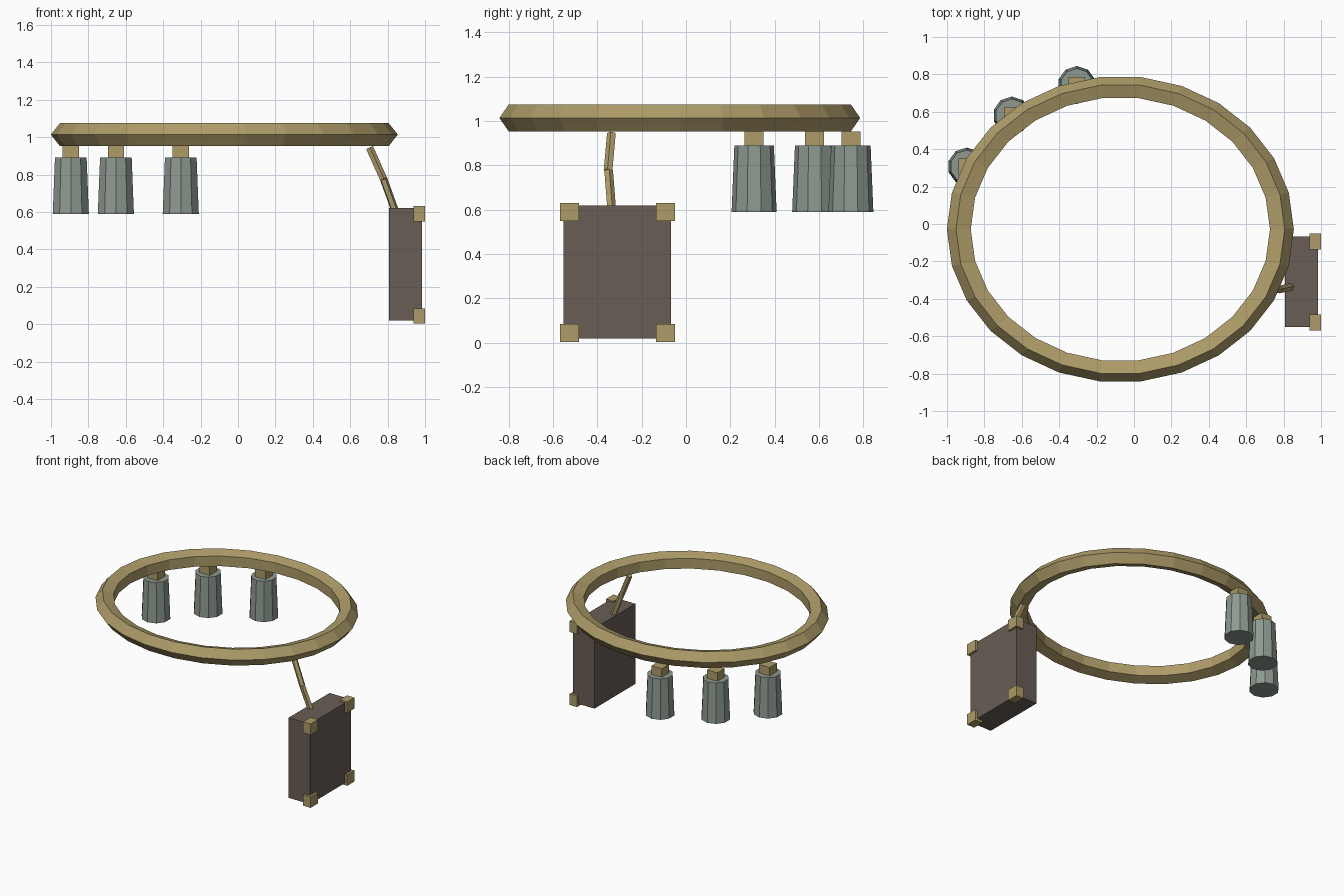
import bpy
from mathutils import Vector

if "Cube" in bpy.data.objects:
    bpy.data.objects.remove(bpy.data.objects["Cube"])


def material(name, rgb):
    m = bpy.data.materials.new(name)
    m.diffuse_color = (*rgb, 1)
    m.use_nodes = True
    m.node_tree.nodes["Principled BSDF"].inputs["Base Color"].default_value = m.diffuse_color
    return m


brass = material("brass", (0.42, 0.33, 0.14))
glass = material("grey_green", (0.27, 0.32, 0.28))
leather = material("dark_brown", (0.14, 0.11, 0.09))


def finish(name, mat):
    ob = bpy.context.object
    ob.name = name
    ob.data.materials.append(mat)
    return ob


def box(name, mat, lo, hi):
    lo, hi = Vector(lo), Vector(hi)
    bpy.ops.mesh.primitive_cube_add(size=1, location=(lo + hi) / 2)
    ob = finish(name, mat)
    ob.scale = hi - lo
    return ob


def rod(name, mat, a, b, radius):
    a, b = Vector(a), Vector(b)
    bpy.ops.mesh.primitive_cylinder_add(
        vertices=5, radius=radius, depth=(b - a).length, location=(a + b) / 2,
        rotation=(b - a).to_track_quat('Z', 'Y').to_euler())
    return finish(name, mat)


# Oval belt ring with a five-sided cross-section
bpy.ops.mesh.primitive_torus_add(
    major_segments=26, minor_segments=5, major_radius=0.857,
    minor_radius=0.0705, location=(-0.073, -0.028, 1.0135))
finish("belt_ring", brass).scale = (1, 0.883, 0.918)

# Hanging vials with square stoppers
for i, (x, y) in enumerate([(-0.894, 0.307), (-0.653, 0.58), (-0.306, 0.743)]):
    bpy.ops.mesh.primitive_cone_add(
        vertices=10, radius1=0.1015, radius2=0.089, depth=0.3,
        location=(x, y, 0.74))
    finish(f"vial_{i + 1}", glass)
    box(f"vial_stopper_{i + 1}", brass,
        (x - 0.043, y - 0.043, 0.87), (x + 0.043, y + 0.043, 0.953))

# Book with four corner guards on its outer cover
box("book", leather, (0.806, -0.552, 0.02), (0.983, -0.068, 0.62))
for i, y in enumerate((-0.526, -0.093)):
    for j, z in enumerate((0.044, 0.59)):
        box(f"book_corner_{i * 2 + j + 1}", brass,
            (0.938, y - 0.043, z - 0.041), (1.0, y + 0.043, z + 0.041))

# Two chain links from the ring down to the book
points = [(0.703, -0.335, 0.943), (0.778, -0.35, 0.775), (0.838, -0.337, 0.61)]
for i in range(2):
    rod(f"chain_link_{i + 1}", brass, points[i], points[i + 1], 0.021)
